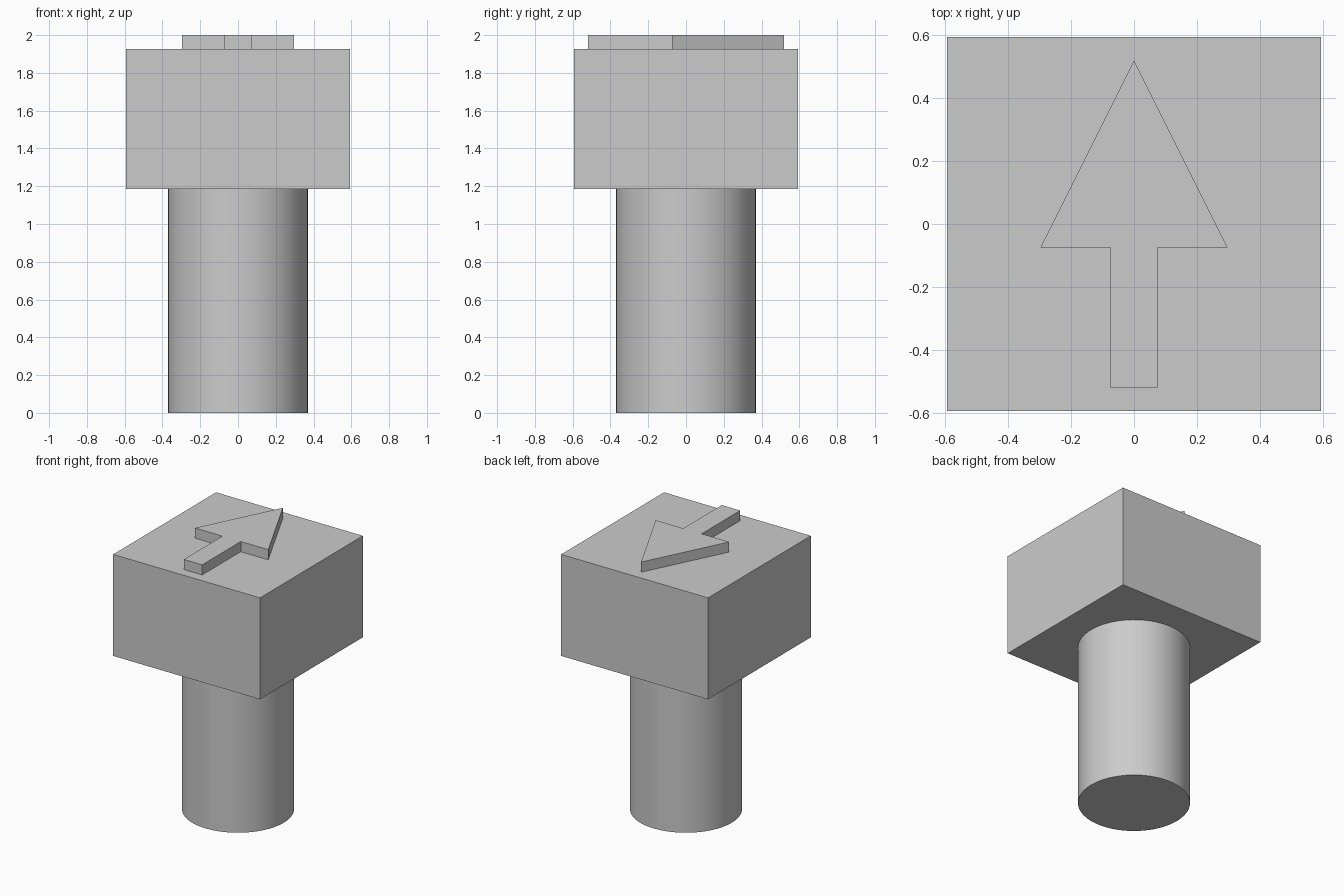
import bpy
import bmesh
import math

cube = bpy.data.objects.get("Cube")
if cube:
    bpy.data.objects.remove(cube, do_unlink=True)

U = 2 / 27  # design unit: 16 shaft + 10 head + 1 arrow = 27 high
SHAFT, HEAD, ARROW = 16 * U, 10 * U, U

grey = bpy.data.materials.new("light_grey")
grey.use_nodes = True
colour = (0.6, 0.6, 0.6, 1)
grey.diffuse_color = colour
grey.node_tree.nodes["Principled BSDF"].inputs["Base Color"].default_value = colour


def extruded(name, outline, bottom, height):
    """Solid prism raised from a counter-clockwise outline."""
    bm = bmesh.new()
    base = bm.faces.new([bm.verts.new((x, y, bottom)) for x, y in outline])
    top = bmesh.ops.extrude_face_region(bm, geom=[base], use_keep_orig=True)
    verts = [v for v in top["geom"] if isinstance(v, bmesh.types.BMVert)]
    bmesh.ops.translate(bm, verts=verts, vec=(0, 0, height))
    bmesh.ops.recalc_face_normals(bm, faces=bm.faces)
    mesh = bpy.data.meshes.new(name)
    bm.to_mesh(mesh)
    bm.free()
    mesh.materials.append(grey)
    obj = bpy.data.objects.new(name, mesh)
    bpy.context.collection.objects.link(obj)
    return obj


# Round shaft, smooth sides with sharp rims
bpy.ops.mesh.primitive_cylinder_add(vertices=96, radius=5 * U, depth=SHAFT,
                                    location=(0, 0, SHAFT / 2))
shaft = bpy.context.object
shaft.name = "round_shaft"
shaft.data.materials.append(grey)
bpy.ops.object.shade_smooth_by_angle(angle=math.radians(30))

# Square head
h = 8 * U
extruded("square_head", [(-h, -h), (h, -h), (h, h), (-h, h)], SHAFT, HEAD)

# Raised arrow pointing to the back, mirrored from its +x half
half = [(1, -7), (1, -1), (4, -1)]
outline = half + [(0, 7)] + [(-x, y) for x, y in reversed(half)]
extruded("raised_arrow", [(x * U, y * U) for x, y in outline], SHAFT + HEAD, ARROW)
